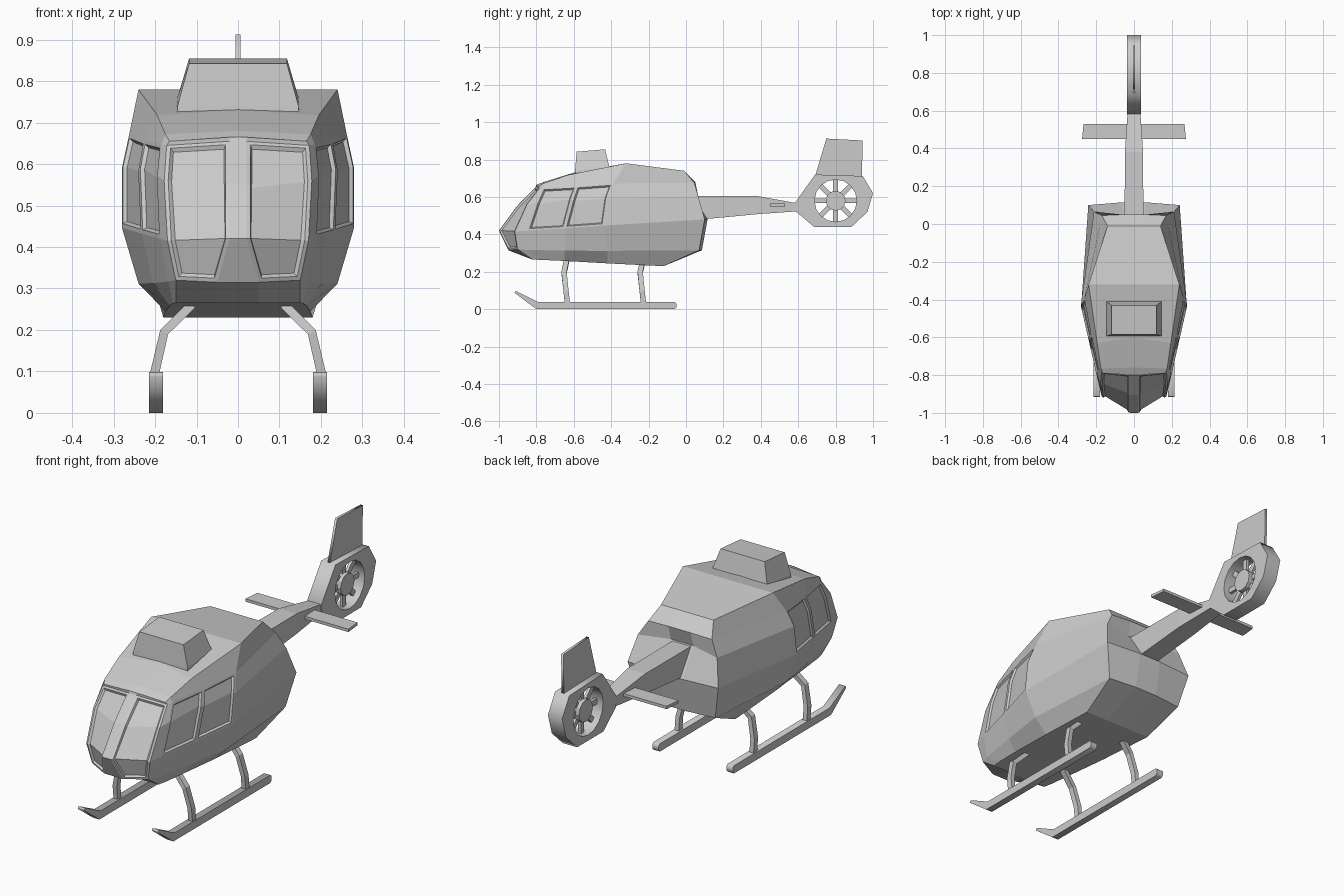
import bpy, bmesh, math
from mathutils import Matrix

if "Cube" in bpy.data.objects:
    bpy.data.objects.remove(bpy.data.objects["Cube"])


def finish(name, bm):
    bmesh.ops.recalc_face_normals(bm, faces=bm.faces[:])
    me = bpy.data.meshes.new(name)
    bm.to_mesh(me)
    bm.free()
    ob = bpy.data.objects.new(name, me)
    bpy.context.collection.objects.link(ob)
    return ob


def loft(name, rings):
    bm = bmesh.new()
    vs = [[bm.verts.new(p) for p in r] for r in rings]
    n = len(rings[0])
    for a, b in zip(vs, vs[1:]):
        for i in range(n):
            j = (i + 1) % n
            bm.faces.new((a[i], a[j], b[j], b[i]))
    bm.faces.new(vs[0])
    bm.faces.new(vs[-1])
    return finish(name, bm)


def slab(name, loops, half, x=0.0):
    """Side-view (y, z) outline, extra loops are holes, thickened along x."""
    cu = bpy.data.curves.new(name, 'CURVE')
    cu.dimensions, cu.fill_mode, cu.extrude = '2D', 'BOTH', half
    for pts in loops:
        sp = cu.splines.new('POLY')
        sp.points.add(len(pts) - 1)
        for p, (u, v) in zip(sp.points, pts):
            p.co = (u, v, 0, 1)
        sp.use_cyclic_u = True
    ob = bpy.data.objects.new(name, cu)
    bpy.context.collection.objects.link(ob)
    ob.rotation_euler = (math.pi / 2, 0, math.pi / 2)
    ob.location.x = x
    bpy.ops.object.select_all(action='DESELECT')
    ob.select_set(True)
    bpy.context.view_layer.objects.active = ob
    bpy.ops.object.convert(target='MESH')
    return ob


# Fuselage: half cross-sections from belly centre up to roof centre
nose = [None, (.05, -.82, .265), (.05, -.95, .315), (.02, -1, .42),
        (.02, -.905, .55), (.02, -.803, .655), (.02, -.80, .665), None]
back = [None, (.06, -.12, .23), (.06, .085, .315), (.06, .115, .48),
        (.06, .03, .61), (.06, .05, .68), (.06, -.01, .74), None]


def centre(st):
    return [p and (0, p[1], p[2]) for p in st]


stations = [
    centre(nose), nose,
    [(0, -.82, .265), (.15, -.82, .265), (.15, -.90, .32), (.17, -.915, .415),
     (.178, -.85, .56), (.172, -.785, .645), (.165, -.79, .655), (0, -.80, .665)],
    [(0, -.78, .264), (.157, -.78, .264), (.168, -.85, .317), (.187, -.85, .42),
     (.193, -.80, .57), (.185, -.765, .648), (.175, -.765, .672), (0, -.76, .68)],
    [(0, -.65, .258), (.165, -.65, .258), (.205, -.65, .313), (.232, -.65, .432),
     (.238, -.61, .585), (.225, -.585, .658), (.195, -.63, .718), (0, -.6, .73)],
    [(0, -.42, .245), (.175, -.42, .245), (.24, -.42, .312), (.28, -.44, .447),
     (.28, -.42, .59), (.262, -.39, .673), (.24, -.32, .78), (0, -.32, .78)],
    [(0, -.12, .23), (.18, -.12, .23), (.205, .07, .315), (.242, .10, .48),
     (.212, .065, .605), (.17, .045, .675), (.14, -.01, .74), (0, -.01, .74)],
    back, centre(back)]
panes = {(1, 2): 'wind', (1, 3): 'wind', (1, 4): 'wind',
         (3, 3): 'front', (3, 4): 'front', (4, 3): 'rear', (4, 4): 'rear'}

bm = bmesh.new()
cache, windows = {}, {}
for side in (1, -1):
    def vert(p):
        key = (round(side * p[0], 4), round(p[1], 4), round(p[2], 4))
        if key not in cache:
            cache[key] = bm.verts.new(key)
        return cache[key]
    for s in range(len(stations) - 1):
        for k in range(7):
            a, b = stations[s], stations[s + 1]
            quad = (a[k], b[k], b[k + 1], a[k + 1])
            if None in quad:
                continue
            vs = list(dict.fromkeys(vert(p) for p in quad))
            if len(vs) > 2:
                f = bm.faces.new(vs)
                if (s, k) in panes:
                    windows.setdefault((panes[s, k], side), []).append(f)
bmesh.ops.recalc_face_normals(bm, faces=bm.faces[:])
# Recessed window panes
for faces in windows.values():
    bmesh.ops.inset_region(bm, faces=faces, thickness=.010, use_even_offset=True)
    bmesh.ops.inset_region(bm, faces=faces, thickness=.006, depth=-.009,
                           use_even_offset=True)
finish('fuselage', bm)

# Roof fairing
loft('roof_fairing', [
    [(-.148, -.595, .70), (.148, -.595, .70), (.148, -.41, .73), (-.148, -.41, .73)],
    [(-.146, -.593, .74), (.146, -.593, .74), (.146, -.41, .76), (-.146, -.41, .76)],
    [(-.118, -.585, .842), (.118, -.585, .842), (.118, -.432, .855), (-.118, -.432, .855)]])

# Tail boom
loft('tail_boom', [[(-w, y, lo), (w, y, lo), (w, y, hi), (-w, y, hi)]
                   for y, w, lo, hi in ((-.02, .05, .47, .605), (.38, .048, .508, .605),
                                        (.62, .032, .525, .562))])

# Ducted tail fan housing with round hole
cy, cz, r = .80, .58, .113
hole = [(cy + r * math.cos(i * math.pi / 8), cz + r * math.sin(i * math.pi / 8))
        for i in range(16)]
slab('tail_fan_housing', [[(.58, .565), (.69, .72), (.945, .712), (1.0, .62),
                           (.97, .52), (.885, .44), (.685, .44), (.59, .52)], hole], .038)
slab('tail_fin', [[(.69, .71), (.75, .912), (.945, .902), (.94, .70)]], .006)

# Fan hub and blades
bm = bmesh.new()
place = Matrix.Translation((0, cy, cz))
bmesh.ops.create_cone(bm, cap_ends=True, segments=12, radius1=.053, radius2=.053, depth=.05,
                      matrix=place @ Matrix.Rotation(math.pi / 2, 4, 'Y'))
for i in range(8):
    bmesh.ops.create_cube(bm, size=1, matrix=place @ Matrix.Rotation(i * math.pi / 4, 4, 'X')
                          @ Matrix.Translation((0, 0, .08))
                          @ Matrix.Diagonal((.014, .026, .07, 1)))
finish('tail_fan', bm)

# Horizontal stabiliser
loft('stabiliser', [[(-.275, .45, z), (.275, .45, z), (.267, .53, z), (-.267, .53, z)]
                    for z in (.55, .564)])

# Landing skids and bent legs
skid = [(-.06, 0), (-.05, .01), (-.05, .03), (-.06, .038),
        (-.79, .038), (-.91, .098), (-.917, .088), (-.80, 0)]
path = [(.20, .03, 1, 0, .008), (.20, .10, 1, .1, 0),
        (.178, .195, .85, .5, -.01), (.11, .262, .65, .75, .004)]
for label, s in (('right', 1), ('left', -1)):
    slab(label + '_skid', [skid], .017, s * .198)
    for end, y in (('front', -.642), ('rear', -.235)):
        loft(f'{end}_{label}_leg', [
            [(s * (x + a * nx * .011), y + dy + b * .014, z + a * nz * .011)
             for a, b in ((-1, -1), (1, -1), (1, 1), (-1, 1))]
            for x, z, nx, nz, dy in path])
